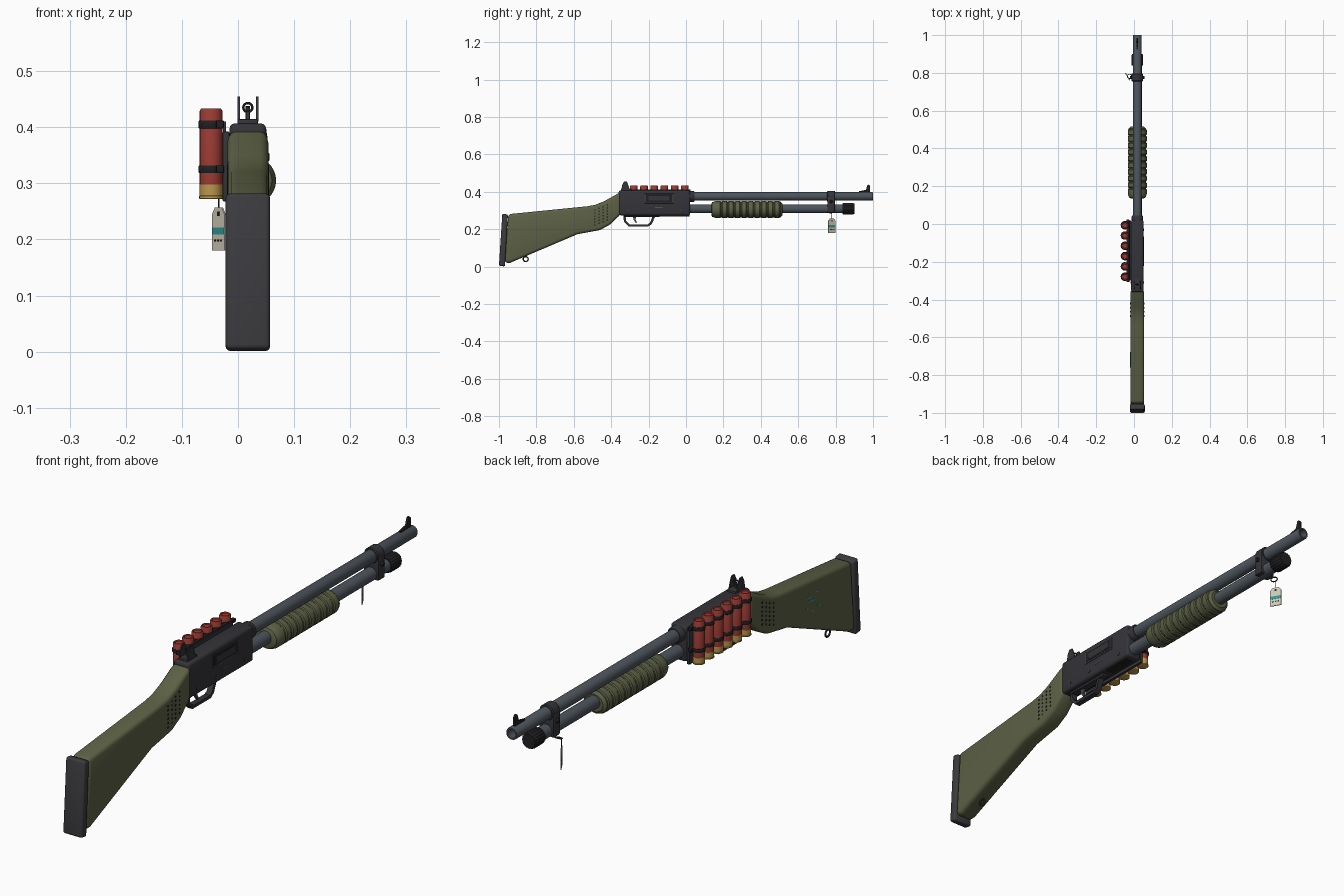
import bpy, bmesh, math
from mathutils import Matrix, Vector

cube = bpy.data.objects.get("Cube")
if cube:
    bpy.data.objects.remove(cube, do_unlink=True)

CX = 0.0175          # centre plane of the long body
BARREL_Z, TUBE_Z = 0.375, 0.309
parts = []


def material(name, rgb):
    m = bpy.data.materials.new(name)
    m.use_nodes = True
    m.diffuse_color = (*rgb, 1)
    m.node_tree.nodes["Principled BSDF"].inputs["Base Color"].default_value = (*rgb, 1)
    return m


OLIVE = material("olive polymer", (0.11, 0.12, 0.06))
DARK = material("dark metal", (0.035, 0.034, 0.04))
RUBBER = material("grey rubber", (0.045, 0.044, 0.05))
BLACK = material("black", (0.015, 0.015, 0.017))
STEEL = material("blue steel", (0.075, 0.09, 0.108))
RED = material("shell red", (0.32, 0.042, 0.033))
BRASS = material("brass", (0.5, 0.31, 0.075))
PAPER = material("tag paper", (0.62, 0.58, 0.47))
TEAL = material("teal paint", (0.03, 0.33, 0.3))


def finish(name, bm, mat):
    bmesh.ops.recalc_face_normals(bm, faces=bm.faces)
    mesh = bpy.data.meshes.new(name)
    bm.to_mesh(mesh)
    bm.free()
    mesh.materials.append(mat)
    ob = bpy.data.objects.new(name, mesh)
    bpy.context.collection.objects.link(ob)
    parts.append(ob)
    return ob


def prism(name, outline, mat, half, cx=CX, bevel=0.0, segments=3):
    """Side outline (y, z) extruded across x, with rounded hard edges."""
    bm = bmesh.new()
    face = bm.faces.new([bm.verts.new((cx - half, y, z)) for y, z in outline])
    out = bmesh.ops.extrude_face_region(bm, geom=[face])
    moved = [v for v in out["geom"] if isinstance(v, bmesh.types.BMVert)]
    bmesh.ops.translate(bm, vec=(2 * half, 0, 0), verts=moved)
    bmesh.ops.recalc_face_normals(bm, faces=bm.faces)
    if bevel:
        hard = [e for e in bm.edges if e.calc_face_angle(0) > 0.7]
        bmesh.ops.bevel(bm, geom=hard, offset=bevel, segments=segments,
                        profile=0.5, affect="EDGES", clamp_overlap=True)
    return finish(name, bm, mat)


def box(name, y0, y1, z0, z1, mat, half, cx=CX, bevel=0.0, segments=2):
    return prism(name, [(y0, z0), (y1, z0), (y1, z1), (y0, z1)], mat, half, cx, bevel, segments)


def lathe(name, profile, mat, loc, axis="Y", sides=32, squash=1.0, flute=0.0):
    """Profile of (distance along axis, radius) turned around the axis."""
    bm = bmesh.new()
    rings = []
    for h, r in profile:
        ring = []
        for i in range(sides):
            a, rr = math.tau * i / sides, r * (1 - flute * (i % 2))
            ring.append(bm.verts.new((rr * math.cos(a), rr * math.sin(a) * squash, h)))
        rings.append(ring)
    for a, b in zip(rings, rings[1:]):
        for i in range(sides):
            j = (i + 1) % sides
            bm.faces.new((a[i], a[j], b[j], b[i]))
    bm.faces.new(rings[0])
    bm.faces.new(rings[-1])
    turn = {"Z": Matrix(), "Y": Matrix.Rotation(-math.pi / 2, 4, "X"),
            "X": Matrix.Rotation(math.pi / 2, 4, "Y")}[axis]
    bm.transform(Matrix.Translation(loc) @ turn)
    return finish(name, bm, mat)


def ring(name, loc, major, minor, mat, rot=(0, 0, 0)):
    bpy.ops.mesh.primitive_torus_add(location=loc, rotation=rot, major_radius=major, minor_radius=minor,
                                     major_segments=24, minor_segments=8)
    ob = bpy.context.object
    ob.name = name
    ob.data.materials.append(mat)
    parts.append(ob)


# Stock and butt pad
prism("stock", [(-0.97, 0.02), (-0.94, 0.02), (-0.58, 0.173), (-0.46, 0.195), (-0.405, 0.225),
                (-0.35, 0.278), (-0.35, 0.398), (-0.44, 0.348), (-0.485, 0.33), (-0.53, 0.322),
                (-0.95, 0.28)], OLIVE, 0.0365, bevel=0.015)
prism("butt_pad", [(-1.0, 0.005), (-0.968, 0.0), (-0.952, 0.278), (-0.982, 0.283)],
      RUBBER, 0.0395, bevel=0.008)
ring("sling_loop", (CX, -0.857, 0.04), 0.013, 0.0035, DARK, (0, math.pi / 2, 0))

# Grip texture dots on both sides of the wrist
bm = bmesh.new()
for side in (-1, 1):
    for col in range(4):
        for row in range(6):
            y = -0.487 + col * 0.022
            z = 0.222 + row * 0.016 + col * 0.009
            place = Matrix.Translation((CX + side * 0.0365, y, z)) @ Matrix.Rotation(math.pi / 2, 4, "Y")
            bmesh.ops.create_cone(bm, cap_ends=True, segments=8, radius1=0.0042, radius2=0.0042,
                                  depth=0.002, matrix=place)
finish("wrist_dots", bm, BLACK)

# Painted flecks on the shell-holder side of the stock
for i, (y, z, w) in enumerate([(-0.75, 0.245, 0.02), (-0.71, 0.238, 0.03), (-0.73, 0.222, 0.035),
                               (-0.69, 0.2, 0.012), (-0.76, 0.19, 0.014), (-0.72, 0.18, 0.01)]):
    prism(f"paint_fleck_{i + 1}", [(y, z), (y + w, z + 0.005), (y + w, z + 0.01), (y, z + 0.006)],
          TEAL, 0.001, CX - 0.0365)

# Receiver with ejection port, pins and loading port
box("receiver", -0.36, 0.022, 0.274, 0.407, DARK, 0.033, bevel=0.011, segments=3)
box("port_frame", -0.222, -0.066, 0.338, 0.39, RUBBER, 0.0015, CX + 0.033, 0.001, 1)
box("ejection_port", -0.214, -0.074, 0.345, 0.384, BLACK, 0.002, CX + 0.0335)
box("port_bolt", -0.2, -0.09, 0.352, 0.376, DARK, 0.0025, CX + 0.0337)
box("receiver_marking", -0.165, -0.125, 0.314, 0.318, STEEL, 0.001, CX + 0.033)
box("loading_port", -0.12, -0.005, 0.272, 0.276, BLACK, 0.018)
for i, (y, z) in enumerate([(-0.31, 0.3), (-0.2, 0.3), (-0.03, 0.3)]):
    lathe(f"receiver_pin_{i + 1}", [(-0.035, 0.006), (0.035, 0.006)], RUBBER, (CX, y, z), "X", 16)
lathe("barrel_collar", [(0.0, 0.03), (0.04, 0.03), (0.046, 0.026)], DARK, (CX, 0, BARREL_Z))

# Trigger and guard
box("guard_plate", -0.335, -0.14, 0.266, 0.28, DARK, 0.014, bevel=0.003)
prism("trigger_guard", [(-0.335, 0.275), (-0.332, 0.24), (-0.308, 0.215), (-0.2, 0.215), (-0.182, 0.228),
                        (-0.162, 0.275), (-0.176, 0.275), (-0.192, 0.235), (-0.204, 0.226),
                        (-0.302, 0.226), (-0.321, 0.245), (-0.323, 0.275)], DARK, 0.011)
prism("trigger", [(-0.285, 0.275), (-0.28, 0.25), (-0.268, 0.233), (-0.262, 0.236), (-0.27, 0.252),
                  (-0.265, 0.275)], STEEL, 0.005)

# Rear sight: base, two wings and a ring between them
box("rear_sight_base", -0.348, -0.29, 0.4, 0.415, DARK, 0.018, bevel=0.003)
for side in (-1, 1):
    prism(f"rear_sight_wing_{'left' if side > 0 else 'right'}",
          [(-0.345, 0.41), (-0.3, 0.41), (-0.308, 0.435), (-0.316, 0.455), (-0.332, 0.455), (-0.342, 0.435)],
          DARK, 0.0022, CX + side * 0.0165)
box("rear_sight_post", -0.325, -0.315, 0.41, 0.428, DARK, 0.003)
ring("rear_sight_ring", (CX, -0.32, 0.435), 0.008, 0.0022, DARK, (math.pi / 2, 0, 0))

# Barrel, magazine tube and cap
lathe("barrel", [(0.0, 0.023), (0.996, 0.023), (1.0, 0.0215), (1.0, 0.016), (0.93, 0.016)],
      STEEL, (CX, 0, BARREL_Z))
lathe("bore", [(0.92, 0.0155), (0.935, 0.0155)], BLACK, (CX, 0, BARREL_Z))
lathe("magazine_tube", [(0.0, 0.024), (0.85, 0.024)], STEEL, (CX, 0, TUBE_Z))
lathe("magazine_cap", [(0.838, 0.028), (0.843, 0.031), (0.892, 0.031), (0.9, 0.027)],
      BLACK, (CX, 0, TUBE_Z), sides=40, flute=0.06)

# Ribbed pump grip
ribs = [(0.136, 0.036), (0.14, 0.043), (0.15, 0.0475)]
for i in range(10):
    y = 0.16 + i * 0.035
    ribs += [(y, 0.0505), (y + 0.022, 0.0505), (y + 0.026, 0.047), (y + 0.031, 0.047)]
ribs += [(0.507, 0.044), (0.515, 0.036)]
lathe("pump_grip", ribs, OLIVE, (CX, 0, 0.305), squash=0.9)

# Front sight
prism("front_sight", [(0.925, 0.393), (0.985, 0.393), (0.985, 0.43), (0.978, 0.438), (0.97, 0.436),
                      (0.962, 0.41), (0.925, 0.403)], BLACK, 0.004)

# Barrel band with clamp screw
lathe("band_loop", [(0.755, 0.027), (0.759, 0.03), (0.793, 0.03), (0.797, 0.027)], DARK, (CX, 0, BARREL_Z))
box("band_block", 0.756, 0.796, 0.288, 0.375, DARK, 0.031, bevel=0.006)
lathe("band_screw", [(-0.039, 0.006), (-0.036, 0.008), (0.036, 0.008), (0.039, 0.006)],
      BLACK, (CX, 0.776, 0.347), "X", 16)

# Hanging tag on a small ring, turned about the vertical
ring("tag_ring", (-0.024, 0.782, 0.288), 0.012, 0.0022, DARK, (0.3, 0, 0))
lathe("tag_string", [(0.245, 0.0013), (0.284, 0.0013)], BLACK, (-0.034, 0.78, 0), "Z", 8)
tag = [prism("tag", [(-0.022, 0.18), (0.022, 0.18), (0.022, 0.245), (0.012, 0.257),
                     (-0.012, 0.257), (-0.022, 0.245)], PAPER, 0.0015, 0),
       box("tag_stripe", -0.022, 0.022, 0.209, 0.221, TEAL, 0.002, 0),
       box("tag_eyelet", -0.004, 0.004, 0.242, 0.25, BLACK, 0.002, 0)]
for i, y in enumerate((-0.014, -0.002, 0.008)):
    tag.append(box(f"tag_mark_{i + 1}", y, y + 0.006, 0.196, 0.2, BLACK, 0.002, 0))
for ob in tag:
    ob.location = Vector((-0.034, 0.78, 0))
    ob.rotation_euler.z = math.radians(30)

# Side shell holder with six shells
box("shell_plate", -0.3, 0.018, 0.268, 0.392, DARK, 0.006, -0.0215, 0.002)
for name, z in (("upper", 0.405), ("lower", 0.325)):
    box(f"{name}_strap_back", -0.308, 0.024, z - 0.007, z + 0.007, BLACK, 0.007, -0.032, 0.002)
box("strap_bridge", -0.28, 0.0, 0.38, 0.41, DARK, 0.003, -0.024)
for i in range(6):
    spot = (-0.048, -0.279 + i * 0.0545, 0)
    lathe(f"shell_{i + 1}", [(0.296, 0.0202), (0.429, 0.0202), (0.433, 0.018), (0.433, 0.014), (0.43, 0.012)],
          RED, spot, "Z", 24)
    lathe(f"shell_base_{i + 1}", [(0.272, 0.0195), (0.273, 0.0212), (0.277, 0.0212), (0.278, 0.0204),
                                  (0.298, 0.0204)], BRASS, spot, "Z", 24)
    for name, z in (("upper", 0.405), ("lower", 0.325)):
        lathe(f"{name}_strap_loop_{i + 1}", [(z - 0.007, 0.0215), (z - 0.005, 0.0225), (z + 0.005, 0.0225),
                                             (z + 0.007, 0.0215)], BLACK, spot, "Z", 24)

# Smooth shading with sharp edges kept
bpy.ops.object.select_all(action="DESELECT")
for ob in parts:
    ob.select_set(True)
bpy.context.view_layer.objects.active = parts[0]
bpy.ops.object.shade_smooth_by_angle(angle=math.radians(35))
